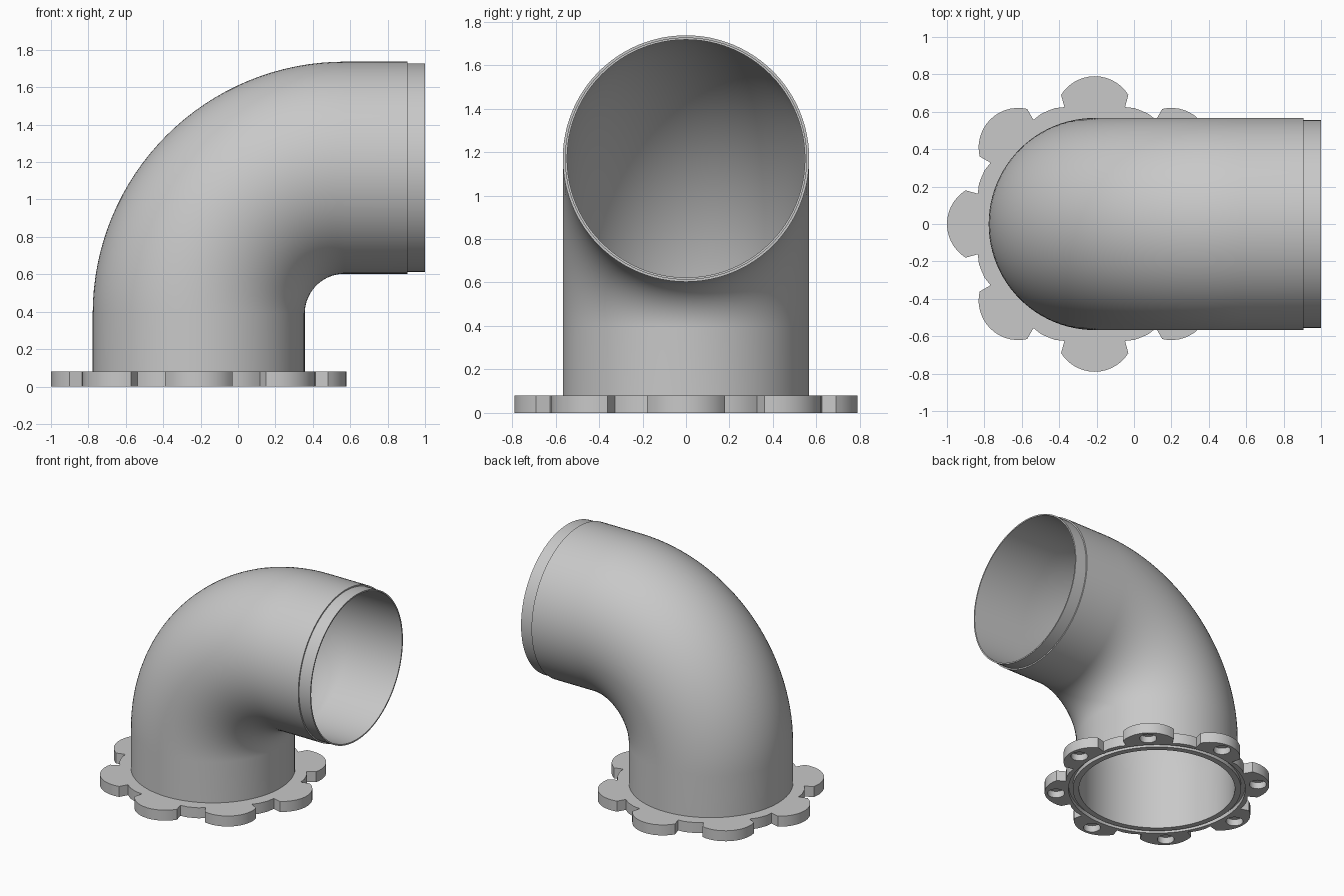
import bpy, bmesh
from math import sin, cos, pi, radians
from mathutils import Vector, Matrix

cube = bpy.data.objects.get("Cube")
if cube:
    bpy.data.objects.remove(cube, do_unlink=True)

AXIS_X = -0.21               # centre of the flange and upright pipe
BEND, BEND_Z = 0.78, 0.39    # elbow radius and start height
OUTER, SPIGOT, BORE = 0.567, 0.557, 0.547
FLANGE_H = 0.08

grey = bpy.data.materials.new("plain_grey")
grey.use_nodes = True
grey.diffuse_color = (0.58, 0.58, 0.58, 1)
grey.node_tree.nodes["Principled BSDF"].inputs["Base Color"].default_value = grey.diffuse_color


def make_object(name, bm):
    bmesh.ops.recalc_face_normals(bm, faces=bm.faces)
    mesh = bpy.data.meshes.new(name)
    bm.to_mesh(mesh)
    bm.free()
    obj = bpy.data.objects.new(name, mesh)
    bpy.context.collection.objects.link(obj)
    mesh.materials.append(grey)
    return obj


def activate(obj):
    bpy.ops.object.select_all(action='DESELECT')
    obj.select_set(True)
    bpy.context.view_layer.objects.active = obj


def loft(bm, stations, sides=96):
    """Closed skin through rings given as (centre, tilt, radius)."""
    rings = []
    for centre, tilt, radius in stations:
        u = Vector((-cos(tilt), 0, sin(tilt)))
        rings.append([bm.verts.new(centre + radius * (cos(2 * pi * i / sides) * u
                      + sin(2 * pi * i / sides) * Vector((0, 1, 0)))) for i in range(sides)])
    for a, b in zip(rings, rings[1:] + rings[:1]):
        for i in range(sides):
            j = (i + 1) % sides
            bm.faces.new((a[i], a[j], b[j], b[i]))


# Elbow pipe: straight, quarter bend, straight, with a stepped spigot
bend_centre = Vector((AXIS_X + BEND, 0, BEND_Z))
path = [(Vector((AXIS_X, 0, 0)), 0)]
for k in range(33):
    t = pi / 2 * k / 32
    path.append((bend_centre + BEND * Vector((-cos(t), 0, sin(t))), t))
axis_z = BEND_Z + BEND
step = (Vector((0.905, 0, axis_z)), pi / 2)
mouth = (Vector((1, 0, axis_z)), pi / 2)

stations = [(*p, OUTER) for p in path + [step]]
stations += [(*step, SPIGOT), (*mouth, SPIGOT)]
stations += [(*p, BORE) for p in [mouth] + path[::-1]]
bm = bmesh.new()
loft(bm, stations)
pipe = make_object("elbow_pipe", bm)

# Flange: eight rounded lobes with undercut necks and shallow valleys
lobe = [(0.625, -0.162)]
for k in range(15):
    a = radians(-58 + 116 * k / 14)
    lobe.append((0.578 + 0.212 * cos(a), 0.212 * sin(a)))
lobe.append((0.625, 0.162))
for deg in (19, 22.5, 26):
    lobe.append((0.655 * cos(radians(deg)), 0.655 * sin(radians(deg))))

bm = bmesh.new()
outline = []
for n in range(8):
    turn = Matrix.Rotation(n * pi / 4, 3, 'Z')
    for x, y in lobe:
        outline.append(bm.verts.new(turn @ Vector((x, y, 0)) + Vector((AXIS_X, 0, 0))))
base = bm.faces.new(outline)
top = bmesh.ops.extrude_face_region(bm, geom=[base])
bmesh.ops.translate(bm, vec=(0, 0, FLANGE_H),
                    verts=[v for v in top["geom"] if isinstance(v, bmesh.types.BMVert)])
flange = make_object("bolt_flange", bm)

# Cutter: bore, seal groove and blind bolt holes in the underside
bm = bmesh.new()


def cylinder(radius, x, y, z_mid, depth, sides):
    bmesh.ops.create_cone(bm, cap_ends=True, segments=sides, radius1=radius, radius2=radius,
                          depth=depth, matrix=Matrix.Translation((x, y, z_mid)))


cylinder(OUTER, AXIS_X, 0, 0, 0.4, 96)
for n in range(8):
    a = n * pi / 4
    cylinder(0.06, AXIS_X + 0.71 * cos(a), 0.71 * sin(a), 0, 0.1, 24)
groove = [(0.59, -0.05), (0.62, -0.05), (0.62, 0.03), (0.59, 0.03)]
loft(bm, [(Vector((AXIS_X, 0, z)), 0, r) for r, z in groove])
cutter = make_object("flange_cutter", bm)
cutter.hide_render = True

cut = flange.modifiers.new("cut", 'BOOLEAN')
cut.operation = 'DIFFERENCE'
cut.solver = 'EXACT'
cut.object = cutter
activate(flange)
bpy.ops.object.modifier_apply(modifier=cut.name)
bpy.data.objects.remove(cutter, do_unlink=True)

# Smooth curved walls, keep rims crisp
for obj in (pipe, flange):
    activate(obj)
    bpy.ops.object.shade_smooth_by_angle(angle=radians(30))
